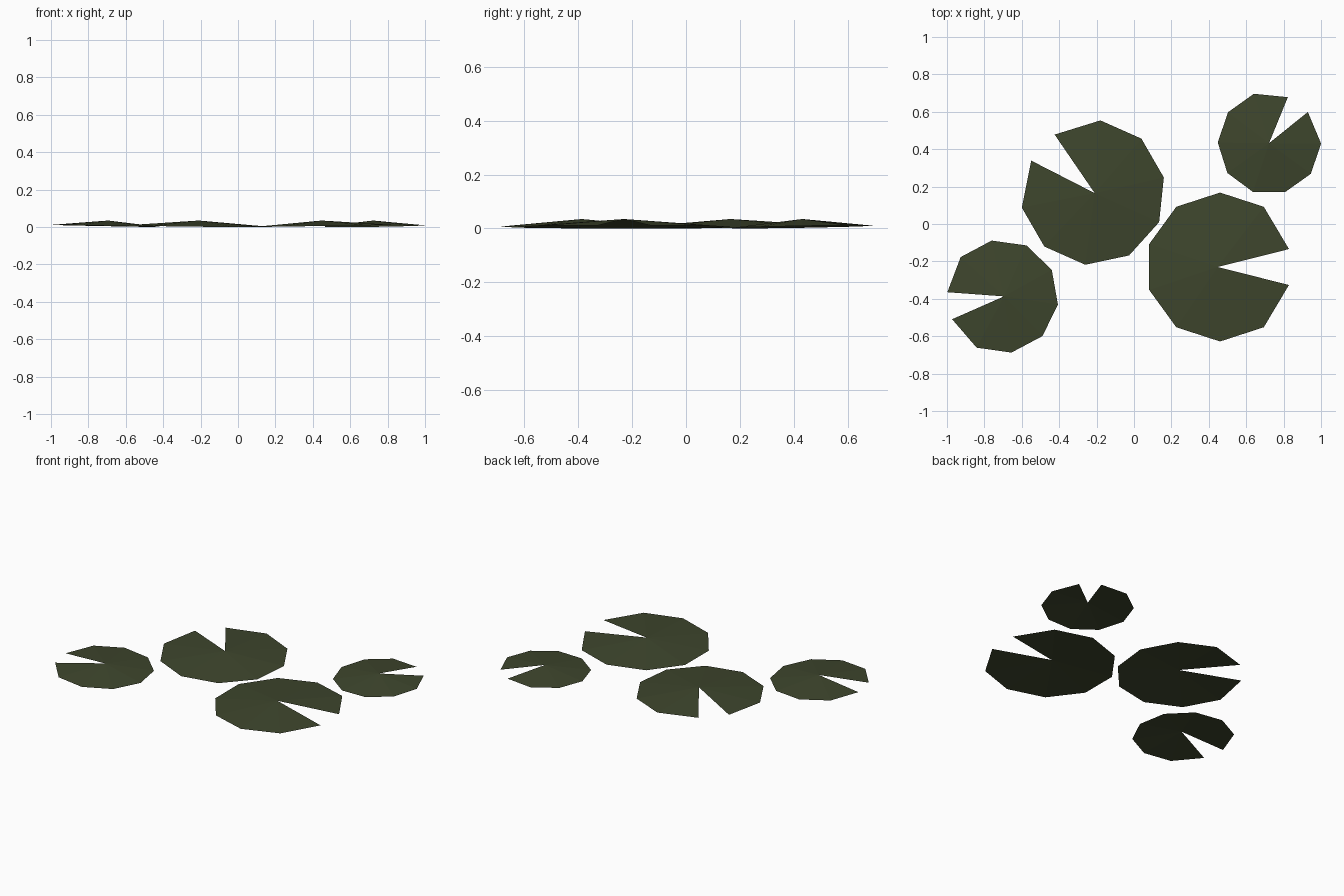
import bpy, bmesh
from math import cos, sin, radians

if "Cube" in bpy.data.objects:
    bpy.data.objects.remove(bpy.data.objects["Cube"])

# One dull leaf green for every pad
green = bpy.data.materials.new("leaf_green")
green.diffuse_color = (0.048, 0.061, 0.026, 1)
green.use_nodes = True
green.node_tree.nodes["Principled BSDF"].inputs["Base Color"].default_value = green.diffuse_color

PEAK = 0.035   # height of the pad centre


def lily_pad(name, centre, apex, radius, notch):
    """Shallow ten-sided cone sheet with a wedge cut towards the notch angle."""
    bm = bmesh.new()
    tip = bm.verts.new((*apex, PEAK))
    rim = []
    for i in range(10):
        # Corners beside the notch sit closer together and slightly further in
        corner = i in (0, 9)
        offset = 18 + 36 * i
        if corner:
            offset = 14.6 if i == 0 else 345.4
        r = radius * (0.957 if corner else 1)
        a = radians(notch + offset)
        # The notched side of the leaf lifts a little
        z = 0.006 * (1 + cos(radians(offset)))
        rim.append(bm.verts.new((centre[0] + r * cos(a), centre[1] + r * sin(a), z)))
    for a, b in zip(rim, rim[1:]):
        bm.faces.new((tip, a, b))
    mesh = bpy.data.meshes.new(name)
    bm.to_mesh(mesh)
    bm.free()
    mesh.materials.append(green)
    bpy.context.collection.objects.link(bpy.data.objects.new(name, mesh))


# Two large pads and two small ones
lily_pad("large_pad_left", (-0.22, 0.168), (-0.21, 0.165), 0.388, 138)
lily_pad("large_pad_right", (0.46, -0.23), (0.447, -0.23), 0.398, 0)
lily_pad("small_pad_left", (-0.708, -0.388), (-0.695, -0.387), 0.304, 190)
lily_pad("small_pad_right", (0.724, 0.433), (0.722, 0.432), 0.276, 53.5)
